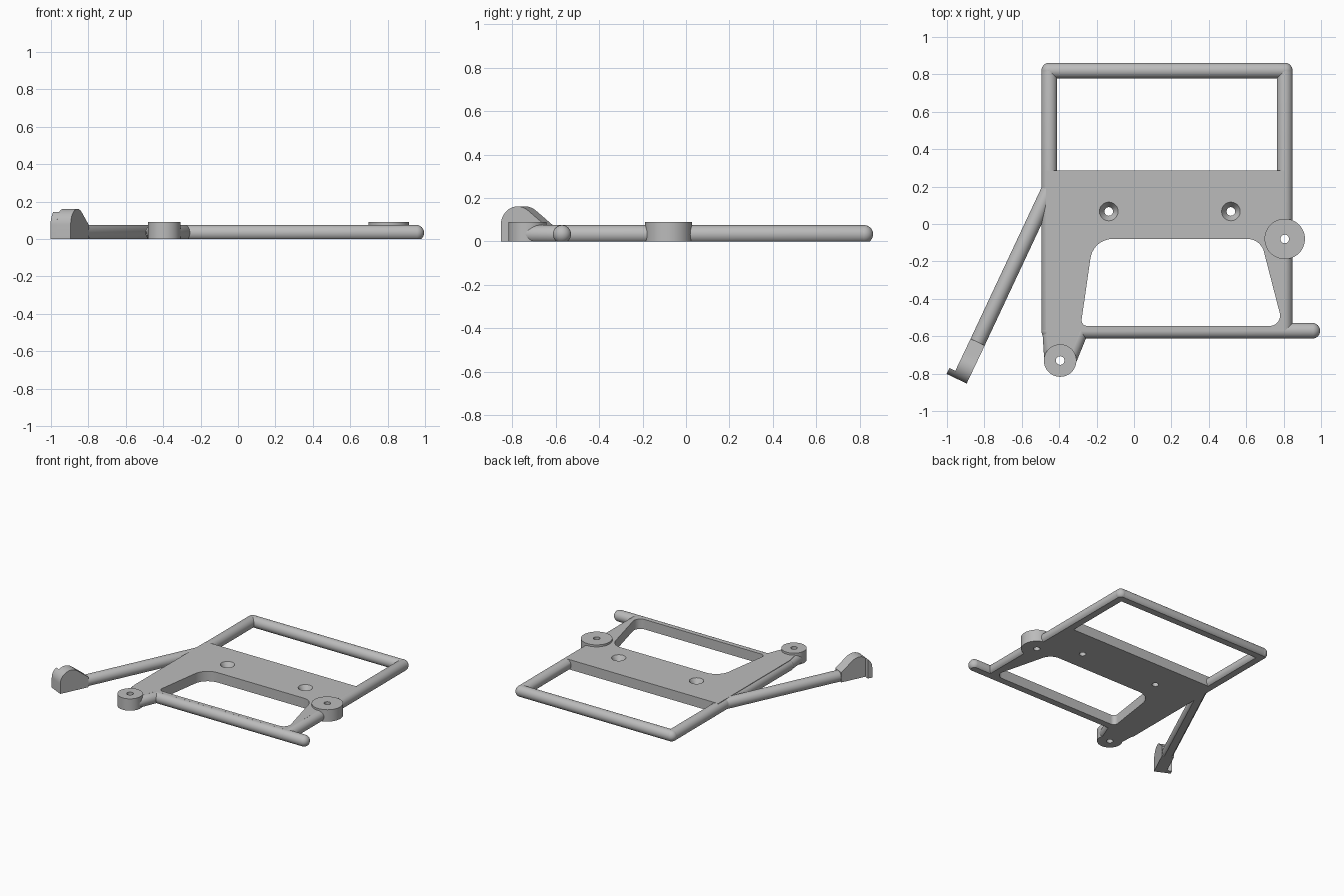
import bpy, bmesh, math
from mathutils import Matrix, Vector

if "Cube" in bpy.data.objects:
    bpy.data.objects.remove(bpy.data.objects["Cube"])

mat = bpy.data.materials.new("plain grey")
mat.use_nodes = True
GREY = (0.5, 0.5, 0.5, 1)
mat.diffuse_color = GREY
mat.node_tree.nodes["Principled BSDF"].inputs["Base Color"].default_value = GREY

R = 0.042          # bar radius
TOP = 0.075        # top of bars and plate
MID = TOP - R      # height of bar axis


def finish(name, bm):
    bmesh.ops.recalc_face_normals(bm, faces=bm.faces)
    mesh = bpy.data.meshes.new(name)
    bm.to_mesh(mesh)
    bm.free()
    mesh.materials.append(mat)
    obj = bpy.data.objects.new(name, mesh)
    bpy.context.collection.objects.link(obj)
    return obj


def bar(name, a, b):
    """Round-ended bar with a flat underside."""
    a, b = Vector((*a, MID)), Vector((*b, MID))
    bm = bmesh.new()
    bmesh.ops.create_uvsphere(bm, u_segments=32, v_segments=15, radius=R)
    for v in bm.verts:
        if v.co.z > 0:
            v.co.z += (b - a).length
    turn = (b - a).to_track_quat('Z', 'Y').to_matrix().to_4x4()
    bm.transform(Matrix.Translation(a) @ turn)
    cut = bmesh.ops.bisect_plane(bm, geom=bm.verts[:] + bm.edges[:] + bm.faces[:],
                                 plane_co=(0, 0, 0), plane_no=(0, 0, -1), clear_outer=True)
    rim = [g for g in cut["geom_cut"] if isinstance(g, bmesh.types.BMEdge)]
    bmesh.ops.contextual_create(bm, geom=rim)
    return finish(name, bm)


def prism(name, pts, low, high, matrix=Matrix()):
    bm = bmesh.new()
    face = bm.faces.new([bm.verts.new((x, y, low)) for x, y in pts])
    out = bmesh.ops.extrude_face_region(bm, geom=[face])
    for v in out["geom"]:
        if isinstance(v, bmesh.types.BMVert):
            v.co.z = high
    bm.transform(matrix)
    return finish(name, bm)


def disc(name, x, y, r1, low, high, r2=None, matrix=Matrix()):
    bm = bmesh.new()
    bmesh.ops.create_cone(bm, cap_ends=True, segments=48, radius1=r1,
                          radius2=r1 if r2 is None else r2, depth=high - low,
                          matrix=Matrix.Translation((x, y, (low + high) / 2)))
    bm.transform(matrix)
    return finish(name, bm)


def arc(cx, cy, r, start, end, n=16):
    steps = [math.radians(start + (end - start) * i / n) for i in range(n + 1)]
    return [(cx + r * math.cos(t), cy + r * math.sin(t)) for t in steps]


def rounded(corners, n=10):
    """Polygon with a fillet radius given at each corner."""
    pts = []
    for i, (x, y, r) in enumerate(corners):
        p = Vector((x, y))
        u = (Vector(corners[i - 1][:2]) - p).normalized()
        w = (Vector(corners[(i + 1) % len(corners)][:2]) - p).normalized()
        half = u.angle(w) / 2
        c = p + (u + w).normalized() * r / math.sin(half)
        a = p + u * r / math.tan(half) - c
        b = p + w * r / math.tan(half) - c
        sweep = a.angle_signed(b)
        for k in range(n + 1):
            pts.append(c + Matrix.Rotation(-sweep * k / n, 2) @ a)
    return pts


# Outer bars of the frame
LEFT, RIGHT, FRONT, BACK = 0.806, -0.453, -0.571, 0.82
frame = [
    bar("back_bar", (RIGHT, BACK), (LEFT, BACK)),
    bar("left_bar", (LEFT, FRONT), (LEFT, BACK)),
    bar("right_bar", (RIGHT, FRONT), (RIGHT, BACK)),
    bar("front_bar", (RIGHT, FRONT), (0.953, FRONT)),
    bar("lug_inner_rib", (-0.287, -0.575), (-0.352, -0.735)),
    bar("lug_outer_rib", (-0.448, FRONT), (-0.438, -0.73)),
]

# Web plate and the two round lugs
frame.append(prism("web_plate", [(-0.47, 0.285), (LEFT, 0.285), (LEFT, FRONT), (-0.287, FRONT),
                                 (-0.352, -0.735), (-0.438, -0.73), (-0.47, FRONT)], 0, TOP))
FRONT_LUG, SIDE_LUG = (-0.395, -0.73), (0.806, -0.08)
frame.append(disc("front_lug", *FRONT_LUG, 0.087, 0, 0.09))
frame.append(disc("side_lug", *SIDE_LUG, 0.108, 0, 0.09))

# Angled brace with its end bracket: local x runs along the brace, y is up
along = Vector((-0.43, -0.903, 0)).normalized()
up = Vector((0, 0, 1))
side = along.cross(up)
pivot = Vector((-0.896, -0.758, 0))
local = Matrix((along, up, side)).transposed().to_4x4()
local.translation = pivot
brace_end = pivot - along * 0.1
brace = bar("brace_bar", (-0.454, 0.183), brace_end.xy)
EYE_R, EYE_Z = 0.085, 0.076
bracket = prism("brace_bracket", [(-0.14, 0), (EYE_R, 0)] + arc(0, EYE_Z, EYE_R, 0, 127)
                + [(-0.14, TOP)], -R, R, local)
lip = prism("bracket_lip", [(0.05, 0), (EYE_R, 0)] + arc(0, EYE_Z, EYE_R, 0, 54),
            R - 0.002, 0.077, local)

# Cutters: window, lug holes, countersunk screw holes, bracket eye
cutters = [prism("window_cutter", rounded([(-0.218, -0.08, 0.12), (0.677, -0.08, 0.09),
                                           (0.797, -0.545, 0.055), (-0.285, -0.545, 0.03)]),
                 -0.1, 0.2)]
for spot in (FRONT_LUG, SIDE_LUG):
    cutters.append(disc("lug_hole_cutter", *spot, 0.023, -0.1, 0.2))
for x in (-0.135, 0.518):
    cutters.append(disc("screw_hole_cutter", x, 0.067, 0.023, -0.1, 0.2))
    cutters.append(disc("countersink_cutter", x, 0.067, 0.021, 0.03, 0.08, 0.053))
eye = disc("eye_cutter", 0, EYE_Z, 0.02, -0.2, 0.2, matrix=local)


def carve(obj, tools):
    for tool in tools:
        mod = obj.modifiers.new("cut", 'BOOLEAN')
        mod.operation, mod.solver, mod.object = 'DIFFERENCE', 'EXACT', tool
    bpy.context.view_layer.objects.active = obj
    for mod in list(obj.modifiers):
        bpy.ops.object.modifier_apply(modifier=mod.name)


for part in frame:
    carve(part, cutters)
for part in (brace, bracket):
    carve(part, [eye])
for tool in cutters + [eye]:
    bpy.data.objects.remove(tool)

# Smooth the round surfaces, keep hard edges
bpy.ops.object.select_all(action='DESELECT')
for part in frame + [brace, bracket, lip]:
    part.select_set(True)
bpy.context.view_layer.objects.active = brace
bpy.ops.object.shade_smooth_by_angle(angle=math.radians(30))
